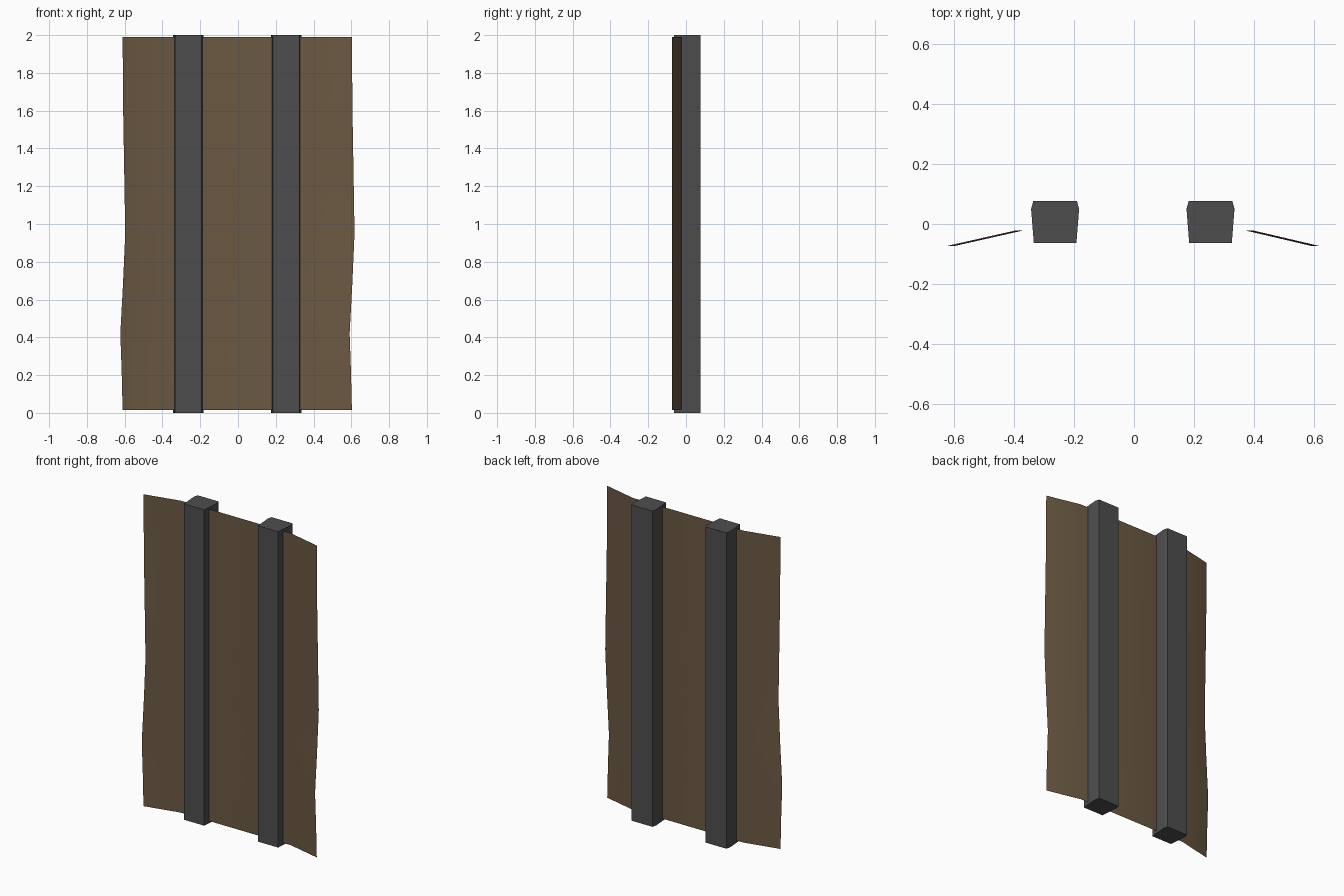
import bpy
import math

cube = bpy.data.objects.get("Cube")
if cube:
    bpy.data.objects.remove(cube, do_unlink=True)


def material(name, rgb):
    m = bpy.data.materials.new(name)
    m.use_nodes = True
    m.diffuse_color = (*rgb, 1)
    m.node_tree.nodes["Principled BSDF"].inputs["Base Color"].default_value = (*rgb, 1)
    return m


def build(name, verts, faces, mat):
    mesh = bpy.data.meshes.new(name)
    mesh.from_pydata(verts, [], faces)
    mesh.materials.append(mat)
    obj = bpy.data.objects.new(name, mesh)
    bpy.context.collection.objects.link(obj)
    bpy.ops.object.select_all(action='DESELECT')
    obj.select_set(True)
    bpy.context.view_layer.objects.active = obj
    bpy.ops.object.shade_smooth_by_angle(angle=math.radians(30))
    return obj


brown = material("earth brown", (0.147, 0.100, 0.056))
grey = material("dark grey", (0.076, 0.076, 0.076))

# Thin ground sheet: folded cross-section swept along z with a slight sway
section = [(-0.611, -0.073), (-0.385, -0.022), (0.385, -0.022), (0.603, -0.073)]
sway = [(0.015, 0), (0.22, -0.005), (0.42, -0.012), (0.68, 0.002),
        (0.95, 0.014), (1.25, 0.009), (1.6, 0.003), (1.99, 0)]
n = len(section)
verts = [(x + dx, y, z) for z, dx in sway for x, y in section]
faces = [(r * n + c, r * n + c + 1, (r + 1) * n + c + 1, (r + 1) * n + c)
         for r in range(len(sway) - 1) for c in range(n - 1)]
build("ground_sheet", verts, faces, brown)

# Two rails: tapered six-sided bars running the full length
half = [(0.071, -0.064), (0.080, 0.050), (0.073, 0.076)]
profile = half + [(-x, y) for x, y in reversed(half)]
k = len(profile)
for name, cx in (("right_rail", -0.263), ("left_rail", 0.255)):
    verts = [(cx + x, y, z) for z in (0, 2) for x, y in profile]
    faces = [(i, (i + 1) % k, (i + 1) % k + k, i + k) for i in range(k)]
    faces += [tuple(reversed(range(k))), tuple(range(k, 2 * k))]
    build(name, verts, faces, grey)
